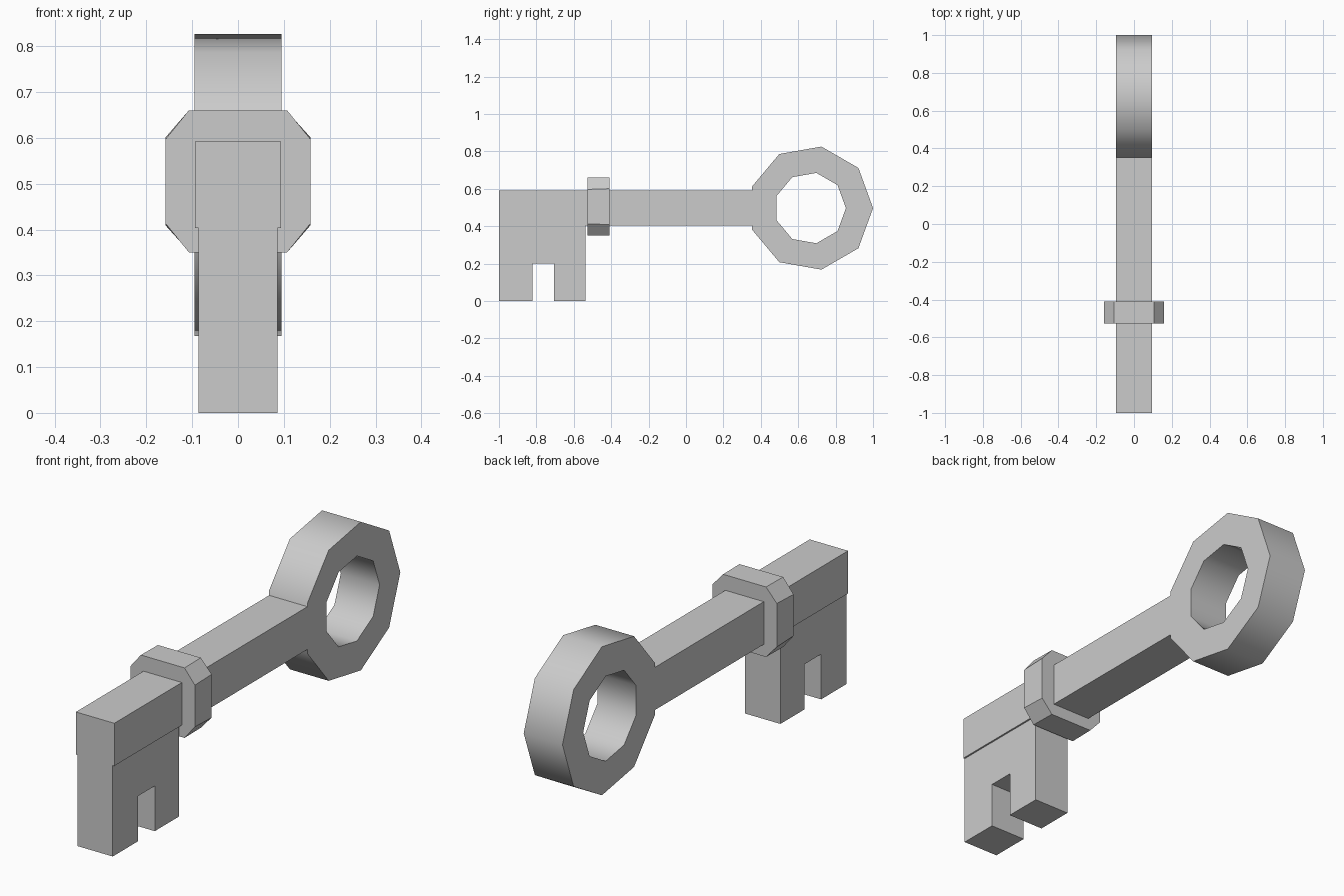
import bpy, bmesh, math
from mathutils import Vector

if "Cube" in bpy.data.objects:
    bpy.data.objects.remove(bpy.data.objects["Cube"])

AXIS_Z = 0.497  # height of the shaft's centre line


def finish(name, bm):
    bmesh.ops.recalc_face_normals(bm, faces=bm.faces)
    mesh = bpy.data.meshes.new(name)
    bm.to_mesh(mesh)
    bm.free()
    obj = bpy.data.objects.new(name, mesh)
    bpy.context.collection.objects.link(obj)
    return obj


def loft(name, first, second):
    """Closed solid between two matching outlines."""
    bm = bmesh.new()
    a = [bm.verts.new(p) for p in first]
    b = [bm.verts.new(p) for p in second]
    bm.faces.new(a)
    bm.faces.new(b)
    for i in range(len(a)):
        j = (i + 1) % len(a)
        bm.faces.new((a[i], a[j], b[j], b[i]))
    return finish(name, bm)


def side_profile(name, outline, half):
    """Extrude a (y, z) outline across x."""
    return loft(name, [(-half, y, z) for y, z in outline],
                [(half, y, z) for y, z in outline])


# Square shaft running from the tip to the bow
side_profile("shaft", [(-1, 0.403), (0.352, 0.403), (0.352, 0.592), (-1, 0.592)], 0.094)

# Notched bit hanging below the tip, slightly thinner than the shaft
side_profile("bit", [(-1, 0), (-0.822, 0), (-0.822, 0.2), (-0.706, 0.2),
                     (-0.706, 0), (-0.537, 0), (-0.537, 0.403), (-1, 0.403)], 0.0865)


# Octagonal collar with slightly twisted corner chamfers
def octagon(y, cut_x, cut_z):
    w, h, zc = 0.158, 0.155, 0.505
    quarter = [(w, cut_z), (cut_x, h)]
    right = quarter + [(-x, z) for x, z in reversed(quarter)]
    return [(x, y, zc + z) for x, z in right + [(-x, -z) for x, z in right]]


def ring_angle(i):
    return 2 * math.pi * i / 9


loft("collar", octagon(-0.527, 0.107, 0.092), octagon(-0.41, 0.105, 0.096))

# Nine-sided ring bow, one vertex pointing to the back
bm = bmesh.new()
loops = []
for x, y, radius in ((-0.095, 0.666, 0.334), (0.095, 0.666, 0.334),
                     (0.095, 0.664, 0.191), (-0.095, 0.664, 0.191)):
    loops.append([bm.verts.new((x, y + radius * math.cos(ring_angle(i)),
                                AXIS_Z + radius * math.sin(ring_angle(i))))
                  for i in range(9)])
for k in range(4):
    a, b = loops[k], loops[(k + 1) % 4]
    for i in range(9):
        j = (i + 1) % 9
        bm.faces.new((a[i], a[j], b[j], b[i]))
bow = finish("ring_bow", bm)
bpy.context.view_layer.objects.active = bow
bow.select_set(True)
bpy.ops.object.shade_smooth_by_angle(angle=math.radians(45))
